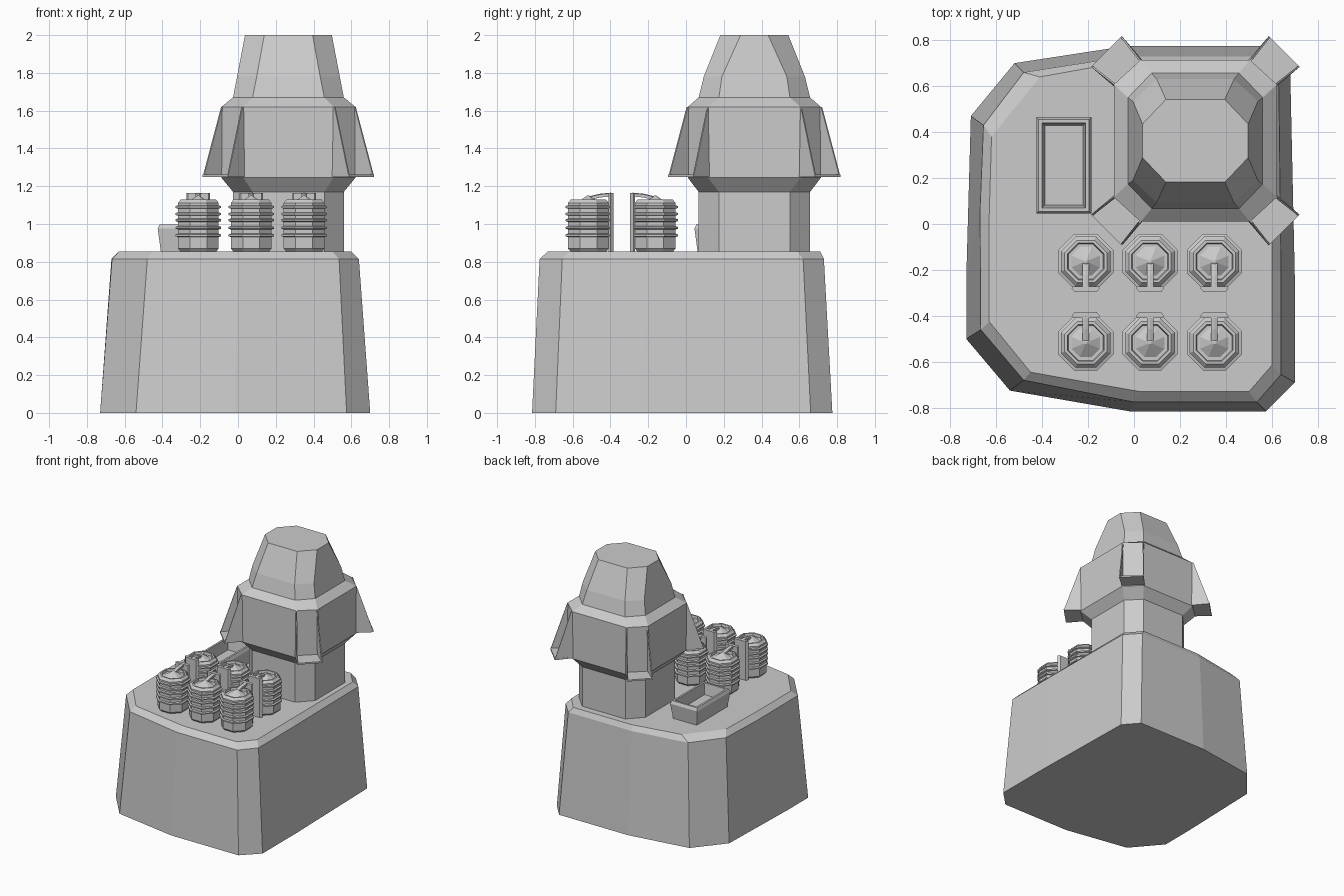
import bpy, bmesh, math
from mathutils import Vector

if "Cube" in bpy.data.objects:
    bpy.data.objects.remove(bpy.data.objects["Cube"])

grey = bpy.data.materials.new("plain_grey")
grey.diffuse_color = (0.6, 0.6, 0.6, 1)
grey.use_nodes = True
grey.node_tree.nodes["Principled BSDF"].inputs["Base Color"].default_value = grey.diffuse_color


def finish(name, bm):
    bmesh.ops.recalc_face_normals(bm, faces=bm.faces)
    me = bpy.data.meshes.new(name)
    bm.to_mesh(me)
    bm.free()
    me.materials.append(grey)
    ob = bpy.data.objects.new(name, me)
    bpy.context.collection.objects.link(ob)
    return ob


def loft(name, rings):
    """Skin a list of equal-length 3D rings and cap both ends."""
    bm = bmesh.new()
    rows = [[bm.verts.new(p) for p in r] for r in rings]
    n = len(rows[0])
    for a, b in zip(rows, rows[1:]):
        for i in range(n):
            j = (i + 1) % n
            bm.faces.new((a[i], a[j], b[j], b[i]))
    bm.faces.new(rows[0][::-1])
    bm.faces.new(rows[-1])
    return finish(name, bm)


def octagon(cx, cy, z, hx, hy, fx, fy):
    """Octagon with half sizes hx, hy and half flat lengths fx, fy."""
    pts = [(hx, -fy), (hx, fy), (fx, hy), (-fx, hy),
           (-hx, fy), (-hx, -fy), (-fx, -hy), (fx, -hy)]
    return [(cx + x, cy + y, z) for x, y in pts]


def rect(cx, cy, z, hx, hy):
    return [(cx + sx * hx, cy + sy * hy, z)
            for sx, sy in ((-1, -1), (1, -1), (1, 1), (-1, 1))]


# Plinth: three irregular outlines
outlines = [
    (0.0, [(-.73, -.24), (-.73, -.50), (-.54, -.725), (-.02, -.815), (.575, -.815), (.70, -.69),
           (.70, -.24), (.68, .66), (.58, .775), (-.03, .775), (-.52, .70), (-.71, .47)]),
    (0.815, [(-.67, .06), (-.667, -.46), (-.48, -.68), (0, -.775), (.535, -.775), (.64, -.655),
             (.64, -.2), (.63, .62), (.53, .73), (-.03, .73), (-.48, .66), (-.655, .43)]),
    (0.855, [(-.63, .04), (-.63, -.425), (-.45, -.645), (.03, -.73), (.50, -.73), (.60, -.615),
             (.60, -.2), (.60, .59), (.5, .71), (-.02, .71), (-.41, .64), (-.62, .38)]),
]
loft("plinth", [[(x, y, z) for x, y in pts] for z, pts in outlines])

# Tower: stacked octagons (z, half x, half y, flat x, flat y)
TX, TY = 0.267, 0.362
sections = [
    (0.84, .293, .295, .19, .188), (1.17, .293, .295, .19, .188),
    (1.245, .355, .352, .238, .245), (1.62, .355, .352, .238, .245),
    (1.67, .293, .295, .19, .188), (1.78, .272, .268, .168, .172),
    (2.0, .23, .18, .128, .073),
]
loft("tower", [octagon(TX, TY, *s) for s in sections])


# Corner bays: two thin triangular cheeks and a floor, open outwards
def slab(name, tri, shift):
    return loft(name, [tri, [tuple(Vector(p) + shift) for p in tri]])


for sx in (-1, 1):
    for sy in (-1, 1):
        out = Vector((sx, sy, 0)).normalized()
        side = Vector((-out.y, out.x, 0))
        mid = Vector((TX + sx * .2965, TY + sy * .2985, 0))

        def at(o, s, z):
            return tuple(mid + out * o + side * s + Vector((0, 0, z)))

        for k in (-1, 1):
            tri = [at(-.02, k * .08, 1.62), at(.005, k * .08, 1.62),
                   at(.128, k * .095, 1.25), at(-.02, k * .083, 1.25)]
            slab("bay_cheek", tri, side * (-k * .008))
        floor = [at(-.02, -.083, 1.25), at(.128, -.095, 1.25),
                 at(.128, .095, 1.25), at(-.02, .083, 1.25)]
        slab("bay_floor", floor, Vector((0, 0, .012)))

# Barrels: ribbed octagonal profile (apothem, z), sunken lid and cone
profile = [(.095, .855), (.108, .87)]
for z in (.94, .98, 1.02, 1.053, 1.09):
    profile += [(.108, z - .009), (.12, z - .005), (.12, z + .005), (.108, z + .009)]
profile += [(.108, 1.112), (.092, 1.13), (.08, 1.13), (.076, 1.112), (.062, 1.112), (.006, 1.15)]
T = math.tan(math.pi / 8)
for bx in (-.21, .07, .35):
    for by, d in ((-.163, -1), (-.517, 1)):  # d points to the middle aisle
        loft("barrel", [octagon(bx, by, z, r, r, r * T, r * T) for r, z in profile])
        # Post plate beside the barrel
        y0, y1 = by + d * .108, by + d * .133
        plan = [(-.062, y0 + d * .008), (-.055, y0), (.055, y0),
                (.062, y0 + d * .008), (.048, y1), (-.048, y1)]
        loft("post", [[(bx + x, y, z) for x, y in plan] for z in (.85, 1.165)])
        # Sloping arm from the post to the lid
        ends = []
        for y, z in ((by - d * .01, 1.135), (by + d * .06, 1.152), (by + d * .12, 1.158)):
            ends.append([(bx - .014, y, z - .012), (bx + .014, y, z - .012),
                         (bx + .014, y, z + .004), (bx, y, z + .008), (bx - .014, y, z + .004)])
        loft("arm", ends)

# Trough: flared box with a hollow
CX, CY = -.305, .255
loft("trough", [rect(CX, CY, z, hx, hy) for z, hx, hy in (
    (.85, .103, .193), (.975, .12, .21), (.998, .11, .2), (.998, .095, .185), (.91, .083, .173))])
